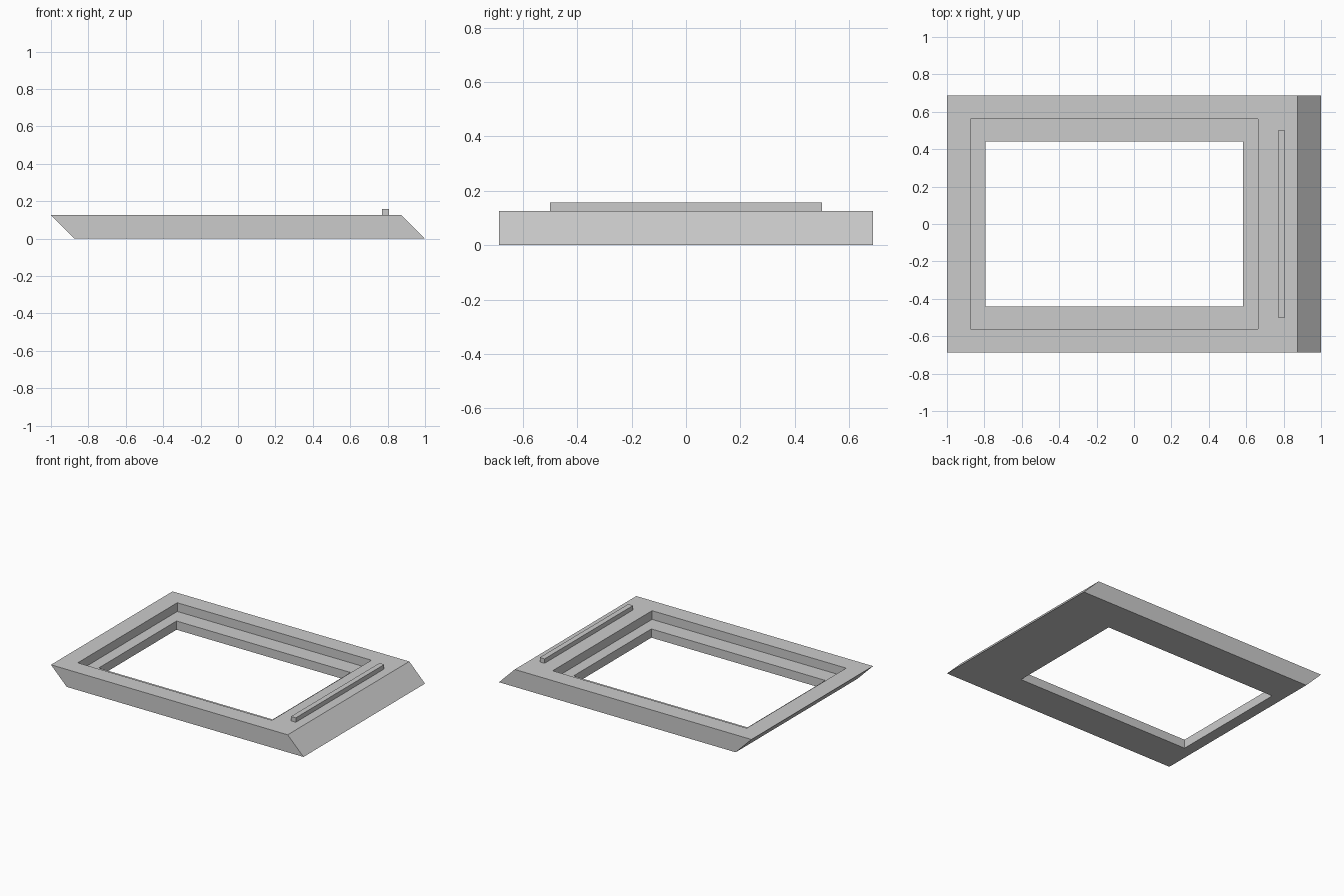
import bpy
import bmesh

cube = bpy.data.objects.get("Cube")
if cube:
    bpy.data.objects.remove(cube, do_unlink=True)

TOP = 0.125

grey = bpy.data.materials.new("plain grey")
grey.use_nodes = True
colour = (0.6, 0.6, 0.6, 1)
grey.diffuse_color = colour
grey.node_tree.nodes["Principled BSDF"].inputs["Base Color"].default_value = colour


def prism(name, profile, half_width):
    """Extrude an x-z profile along y, centred on y = 0."""
    bm = bmesh.new()
    face = bm.faces.new([bm.verts.new((x, -half_width, z)) for x, z in profile])
    side = bmesh.ops.extrude_face_region(bm, geom=[face])["geom"]
    moved = [v for v in side if isinstance(v, bmesh.types.BMVert)]
    bmesh.ops.translate(bm, verts=moved, vec=(0, 2 * half_width, 0))
    bmesh.ops.recalc_face_normals(bm, faces=bm.faces)
    mesh = bpy.data.meshes.new(name)
    bm.to_mesh(mesh)
    bm.free()
    mesh.materials.append(grey)
    obj = bpy.data.objects.new(name, mesh)
    bpy.context.collection.objects.link(obj)
    return obj


def box(name, x0, x1, z0, z1, half_width):
    return prism(name, [(x0, z0), (x1, z0), (x1, z1), (x0, z1)], half_width)


def cut(target, cutter):
    """Subtract the cutter and keep it hidden."""
    mod = target.modifiers.new(cutter.name, "BOOLEAN")
    mod.operation = "DIFFERENCE"
    mod.solver = "EXACT"
    mod.object = cutter
    cutter.hide_render = True
    cutter.hide_set(True)
    cutter.display_type = "WIRE"


# Slanted slab with parallel sloping ends
frame = prism("frame", [(-0.875, 0), (1, 0), (0.875, TOP), (-1, TOP)], 0.6875)

# Upper recess leaves a ledge around the through opening
cut(frame, box("recess_cutter", -0.875, 0.6625, TOP / 2, TOP + 0.1, 0.5625))
cut(frame, box("opening_cutter", -0.795, 0.5825, -0.1, TOP + 0.2, 0.44))

# Raised bar along the wide side
box("raised_bar", 0.77, 0.808, TOP, 0.157, 0.5)
